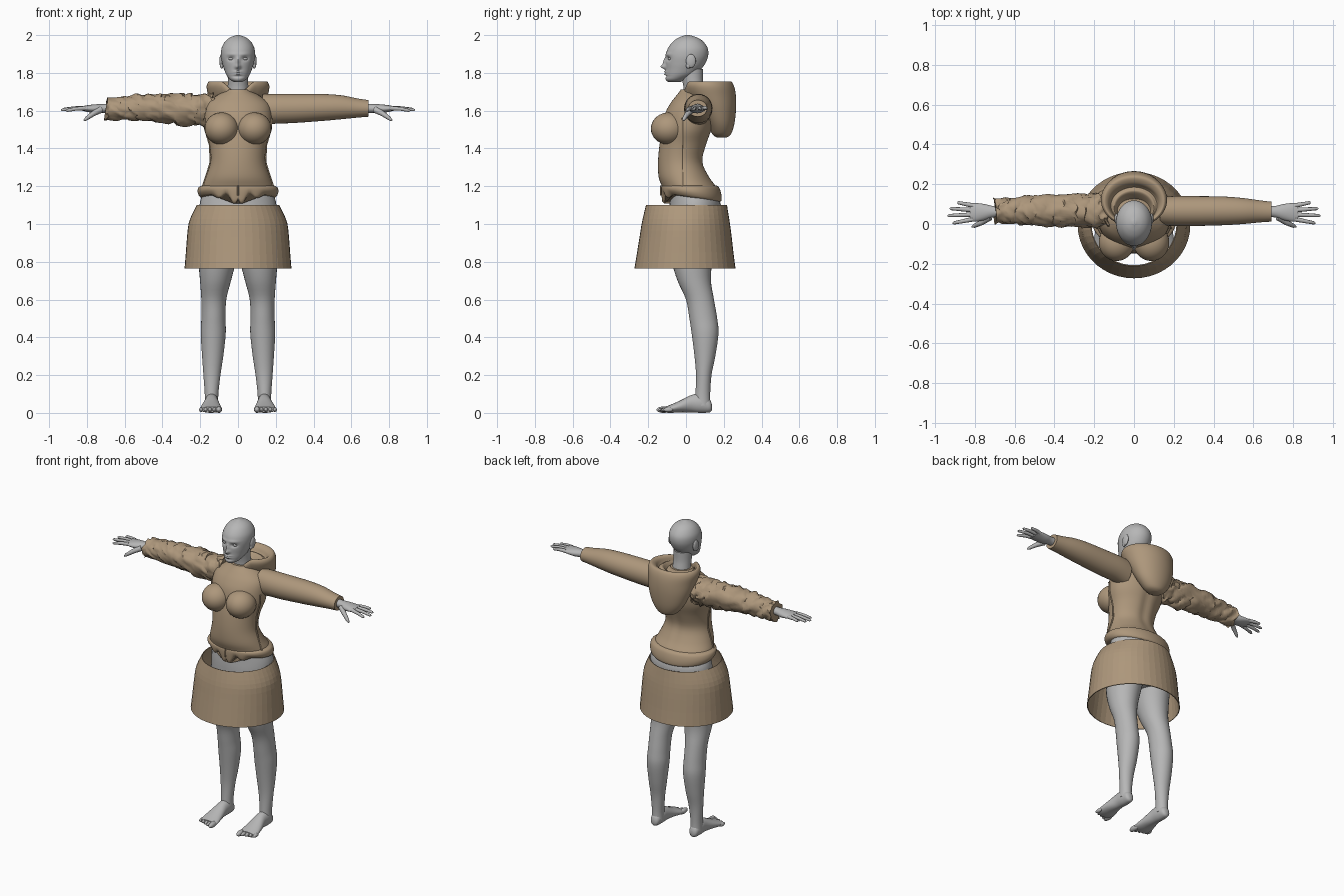
import bpy, bmesh, math
from math import exp, sin, cos, pi
from mathutils import Vector, noise

if "Cube" in bpy.data.objects:
    bpy.data.objects.remove(bpy.data.objects["Cube"])


def material(name, rgb):
    m = bpy.data.materials.new(name)
    m.use_nodes = True
    m.diffuse_color = (*rgb, 1)
    bsdf = m.node_tree.nodes["Principled BSDF"]
    bsdf.inputs["Base Color"].default_value = (*rgb, 1)
    bsdf.inputs["Roughness"].default_value = 0.8
    return m


SKIN = material("plain_grey", (0.47, 0.47, 0.47))
CLOTH = material("tan_cloth", (0.42, 0.31, 0.20))


def finish(bm, name, mat, smooth=True):
    bmesh.ops.recalc_face_normals(bm, faces=bm.faces)
    me = bpy.data.meshes.new(name)
    bm.to_mesh(me)
    bm.free()
    me.materials.append(mat)
    ob = bpy.data.objects.new(name, me)
    bpy.context.collection.objects.link(ob)
    if smooth:
        bpy.ops.object.select_all(action="DESELECT")
        ob.select_set(True)
        bpy.context.view_layer.objects.active = ob
        bpy.ops.object.shade_smooth_by_angle(angle=math.radians(50))
    return ob


def catmull(p0, p1, p2, p3, u):
    return [0.5 * (2 * b + (c - a) * u + (2 * a - 5 * b + 4 * c - d) * u * u
                   + (3 * b - a - 3 * c + d) * u ** 3) for a, b, c, d in zip(p0, p1, p2, p3)]


def loft(name, rows, mat, axis="z", n=32, sub=4, shape=None, caps=True, smooth=True):
    """Rows are (position on axis, centre a, radius a, low b, high b)."""
    dense = []
    for i in range(len(rows) - 1):
        quad = [rows[max(0, min(len(rows) - 1, i + k))] for k in (-1, 0, 1, 2)]
        dense += [catmull(*quad, j / sub) for j in range(sub)]
    dense.append(rows[-1])
    place = {"z": lambda t, a, b: Vector((a, b, t)),
             "x": lambda t, a, b: Vector((t, b, a)),
             "y": lambda t, a, b: Vector((a, t, b))}[axis]
    bm = bmesh.new()
    rings = []
    for t, a, ra, lo, hi in dense:
        mid, rb = (lo + hi) / 2, (hi - lo) / 2
        centre = place(t, a, mid)
        ring = []
        for k in range(n):
            w = 2 * pi * k / n
            co = place(t, a + ra * cos(w), mid + rb * sin(w))
            ring.append(bm.verts.new(shape(co, centre) if shape else co))
        rings.append(ring)
    for p, q in zip(rings, rings[1:]):
        for k in range(n):
            bm.faces.new((p[k], p[(k + 1) % n], q[(k + 1) % n], q[k]))
    if caps:
        bm.faces.new(rings[0])
        bm.faces.new(rings[-1])
    return finish(bm, name, mat, smooth)


def ball(name, loc, size, mat):
    bm = bmesh.new()
    bmesh.ops.create_uvsphere(bm, u_segments=28, v_segments=18, radius=1)
    for v in bm.verts:
        v.co = Vector(loc) + Vector([c * s for c, s in zip(v.co, size)])
    return finish(bm, name, mat)


def tube(name, points, radii, mat):
    cu = bpy.data.curves.new(name, "CURVE")
    cu.dimensions = "3D"
    cu.bevel_depth = 1
    cu.bevel_resolution = 3
    cu.use_fill_caps = True
    sp = cu.splines.new("POLY")
    sp.points.add(len(points) - 1)
    for pt, co, r in zip(sp.points, points, radii):
        pt.co = (*co, 1)
        pt.radius = r
    sp.use_smooth = True
    cu.materials.append(mat)
    ob = bpy.data.objects.new(name, cu)
    bpy.context.collection.objects.link(ob)


def bump(x, z, cx, cz, wx, wz):
    return exp(-((x - cx) / wx) ** 2 - ((z - cz) / wz) ** 2)


# Head with sculpted face
def face(co, centre):
    x, z = abs(co.x), co.z
    if co.y < centre.y:
        co.y -= 0.024 * bump(x, z, 0, 1.832, 0.013, 0.012)
        co.y -= 0.013 * bump(x, z, 0, 1.856, 0.009, 0.022)
        co.y += 0.013 * bump(x, z, 0.036, 1.875, 0.018, 0.011)
        co.y -= 0.005 * bump(x, z, 0.032, 1.899, 0.03, 0.008)
        co.y -= 0.009 * bump(x, z, 0, 1.806, 0.02, 0.005)
        co.y -= 0.008 * bump(x, z, 0, 1.793, 0.017, 0.005)
        co.y += 0.005 * bump(x, z, 0, 1.781, 0.03, 0.005)
    return co


loft("head", [(1.752, 0, .022, -.095, -.03), (1.765, 0, .043, -.107, 0), (1.79, 0, .062, -.108, .05),
              (1.82, 0, .074, -.107, .08), (1.85, 0, .083, -.108, .102), (1.89, 0, .09, -.107, .117),
              (1.93, 0, .087, -.096, .115), (1.965, 0, .069, -.07, .092), (1.987, 0, .043, -.038, .06),
              (2.0, 0, .008, -.002, .018)], SKIN, n=96, sub=8, shape=face)
loft("neck", [(1.6, 0, .065, -.02, .11), (1.7, 0, .056, -.012, .1), (1.76, 0, .054, -.02, .09),
              (1.82, 0, .056, -.04, .09)], SKIN)

# Pelvis under the clothes
loft("pelvis", [(.86, 0, .15, -.06, .14), (.95, 0, .198, -.088, .18), (1.05, 0, .205, -.09, .185),
                (1.12, 0, .2, -.085, .18), (1.2, 0, .17, -.08, .14)], SKIN)

for s, side in ((1, "left"), (-1, "right")):
    # Face details
    ball(side + "_eye", (s * .036, -.082, 1.875), (.015, .013, .009), SKIN)
    ball(side + "_ear", (s * .088, .026, 1.863), (.011, .026, .036), SKIN)
    ball(side + "_earlobe", (s * .086, .012, 1.838), (.009, .012, .015), SKIN)

    # Leg and foot
    leg = [(.04, .14, .036, .045, .13), (.1, .14, .036, .05, .128), (.2, .138, .045, .053, .135),
           (.3, .134, .056, .045, .155), (.42, .131, .066, .03, .172), (.5, .13, .064, .018, .165),
           (.6, .128, .066, 0, .148), (.7, .119, .082, -.045, .132), (.8, .11, .098, -.075, .14),
           (.9, .1, .1, -.088, .17), (1.0, .1, .1, -.088, .18)]
    loft(side + "_leg", [(t, s * a, r, lo, hi) for t, a, r, lo, hi in leg], SKIN)
    foot = [(.137, .14, .012, .015, .045), (.125, .14, .028, .003, .07), (.08, .14, .036, 0, .1),
            (.03, .14, .038, .003, .095), (-.03, .143, .05, .003, .066), (-.08, .143, .058, 0, .044),
            (-.112, .143, .056, .002, .032)]
    loft(side + "_foot", [(t, s * a, r, lo, hi) for t, a, r, lo, hi in foot], SKIN, axis="y")
    for i in range(5):
        w = 0.016 if i == 0 else 0.011
        ball(f"{side}_toe_{i + 1}", (s * (.101 + .0235 * i), -.118 + .006 * i, .017),
             (w, .038 - .003 * i, w + .001), SKIN)

    # Hand and fingers
    palm = [(.62, 1.612, .03, .03, .095), (.7, 1.612, .024, .034, .09), (.75, 1.61, .024, .02, .1),
            (.79, 1.611, .019, .012, .105), (.825, 1.612, .012, .012, .105)]
    loft(side + "_palm", [(s * t, a, r, lo, hi) for t, a, r, lo, hi in palm], SKIN, axis="x", n=24)
    tips = [(.912, .004, 1.6), (.937, .042, 1.604), (.927, .078, 1.608), (.888, .108, 1.612)]
    for i, tip in enumerate(tips):
        base = Vector((s * .81, .024 + .023 * i, 1.613))
        end = Vector((s * tip[0], tip[1], tip[2]))
        tube(f"{side}_finger_{i + 1}", [base, base.lerp(end, .5) + Vector((0, 0, .003)),
                                        base.lerp(end, .93), end], (.012, .01, .008, .003), SKIN)
    tube(side + "_thumb", [(s * .725, .035, 1.606), (s * .765, .008, 1.585), (s * .803, -.01, 1.558),
                           (s * .815, -.014, 1.547)], (.018, .014, .01, .004), SKIN)

    # Bust and side seam of the jacket
    ball(side + "_bust", (s * .087, -.092, 1.505), (.09, .094, .085), CLOTH)
    tube(side + "_side_seam", [(s * x, -.02, z) for x, z in
                               ((.186, 1.2), (.166, 1.26), (.145, 1.33), (.15, 1.42), (.174, 1.5), (.177, 1.56))],
         [.005] * 6, CLOTH)


# Jacket torso with a shallow spine groove
def spine(co, centre):
    if co.y > centre.y:
        co.y -= 0.01 * bump(co.x, co.z, 0, 1.4, .03, .18)
    return co


loft("jacket_torso", [(1.17, 0, .195, -.12, .165), (1.2, 0, .19, -.128, .16), (1.25, 0, .17, -.145, .125),
                      (1.33, 0, .145, -.148, .092), (1.42, 0, .151, -.14, .112), (1.5, 0, .175, -.125, .138),
                      (1.58, 0, .178, -.112, .148), (1.635, 0, .165, -.085, .145), (1.675, 0, .12, -.055, .13),
                      (1.7, 0, .078, -.035, .115), (1.712, 0, .068, -.028, .11)], CLOTH, n=64, shape=spine)


# Rolled hem: drops to the back, torn along the front
def ragged_hem(co, centre):
    low = max(0, min(1, (1.2 - co.z) / .07))
    y, x = co.y, co.x
    co.z += low * (.02 - (y - .03) * .16)
    if y < 0 and abs(x) < .16:
        co.z -= low ** 2 * (.16 - abs(x)) / .16 * (.035 + .03 * sin(abs(x) * 75))
    return co


loft("jacket_hem", [(1.205, 0, .188, -.125, .16), (1.192, 0, .208, -.13, .176), (1.16, 0, .214, -.131, .187),
                    (1.13, 0, .206, -.126, .188), (1.12, 0, .192, -.115, .175)], CLOTH, n=96, shape=ragged_hem)
tube("hem_front_seam", [(0, -.132, 1.205), (0, -.135, 1.18), (0, -.133, 1.15)], [.004] * 3, CLOTH)

# Smooth left sleeve
sleeve = [(.13, 1.605, .082, -.005, .135), (.2, 1.61, .079, -.01, .14), (.3, 1.612, .077, -.01, .14),
          (.45, 1.617, .071, -.006, .138), (.55, 1.618, .063, 0, .13), (.63, 1.614, .051, .008, .119),
          (.69, 1.612, .044, .012, .112)]
loft("left_sleeve", sleeve, CLOTH, axis="x")


# Bunched, frayed right sleeve
def crumple(co, centre):
    x = co.x
    r = co - centre
    fold = abs(noise.noise(Vector((x * 22 + co.z * 18, co.y * 12, co.z * 10))))
    k = .94 + .38 * fold
    fray = max(0, (-x - .67) / .03) + max(0, (x + .22) / .05) * .5
    k += min(1, fray) * (.1 + .3 * noise.noise(co * 55))
    out = centre + r * k
    out.x += .025 * noise.noise(co * 30)
    return out


bunched = [(-t * 1.012, a - .004, r + (.01 if t > .6 else 0), lo - .004, hi + .006) for t, a, r, lo, hi in sleeve]
loft("right_sleeve", bunched, CLOTH, axis="x", n=44, sub=7, shape=crumple)


# Lowered hood: outer pouch, rolled rim and inner fold
def open_front(co, centre):
    if co.z > 1.66 and co.y < .04:
        co.z -= min(1, (.04 - co.y) / .035) * max(0, 1 - abs(co.x) / .085) * .075
    return co


loft("hood", [(1.458, 0, .025, .165, .215), (1.475, 0, .065, .14, .238), (1.53, 0, .108, .11, .256),
              (1.61, 0, .14, .06, .265), (1.68, 0, .158, .005, .264), (1.73, 0, .166, -.014, .254),
              (1.755, 0, .152, -.006, .236), (1.742, 0, .13, .0, .205), (1.712, 0, .116, .0, .185),
              (1.722, 0, .1, -.004, .165), (1.69, 0, .082, .0, .135), (1.66, 0, .07, .0, .115)],
     CLOTH, n=56, shape=open_front)

# Faceted open skirt
skirt = loft("skirt", [(1.1, 0, .218, -.212, .217), (1.05, 0, .244, -.224, .225), (1.0, 0, .262, -.235, .233),
                       (.93, 0, .27, -.246, .242), (.85, 0, .276, -.259, .251), (.765, 0, .283, -.273, .262)],
             CLOTH, n=44, sub=2, caps=False, smooth=False)
shell = skirt.modifiers.new("thickness", "SOLIDIFY")
shell.thickness = .005
